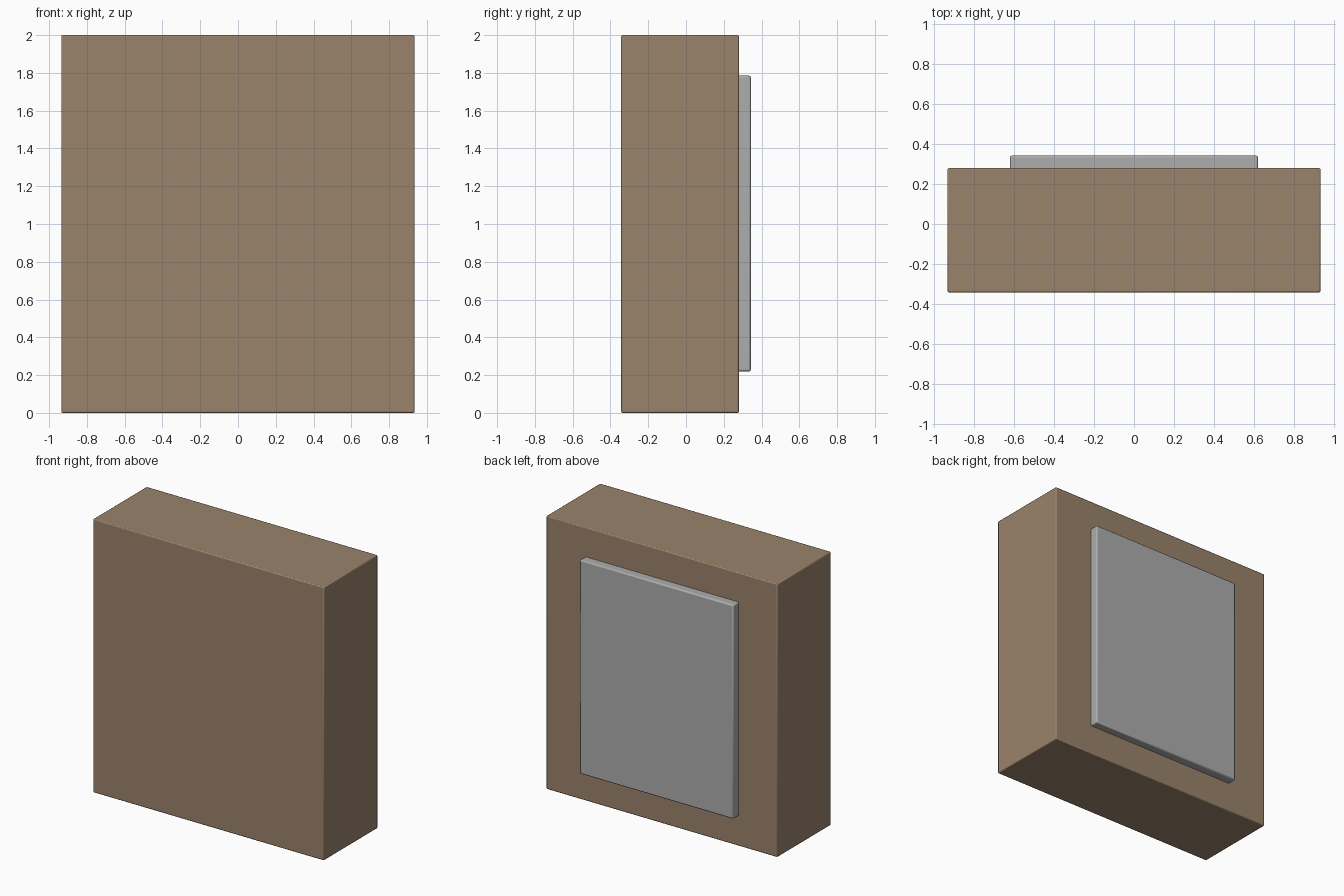
import bpy

old = bpy.data.objects.get("Cube")
if old:
    bpy.data.objects.remove(old, do_unlink=True)


def make_material(name, color):
    mat = bpy.data.materials.new(name)
    mat.use_nodes = True
    mat.diffuse_color = color
    bsdf = next(n for n in mat.node_tree.nodes if n.type == "BSDF_PRINCIPLED")
    bsdf.inputs["Base Color"].default_value = color
    return mat


def bevelled_box(name, low, high, bevel, mat):
    """Box between two corners with narrow softened edges."""
    center = [(a + b) / 2 for a, b in zip(low, high)]
    bpy.ops.mesh.primitive_cube_add(size=1, location=center)
    obj = bpy.context.object
    obj.name = name
    obj.scale = [b - a for a, b in zip(low, high)]
    bpy.ops.object.transform_apply(location=False, rotation=False, scale=True)
    obj.data.materials.append(mat)
    mod = obj.modifiers.new("edge_bevel", "BEVEL")
    mod.width = bevel
    mod.segments = 2
    bpy.ops.object.shade_smooth_by_angle()
    return obj


brown = make_material("warm brown", (0.323, 0.227, 0.150, 1))
grey = make_material("light grey", (0.418, 0.418, 0.418, 1))

# Main slab
bevelled_box("body", (-0.935, -0.343, 0), (0.935, 0.28, 2), 0.007, brown)

# Raised plate on the back, slightly sunk into the slab
bevelled_box("back_panel", (-0.622, 0.25, 0.22), (0.622, 0.343, 1.785), 0.009, grey)
